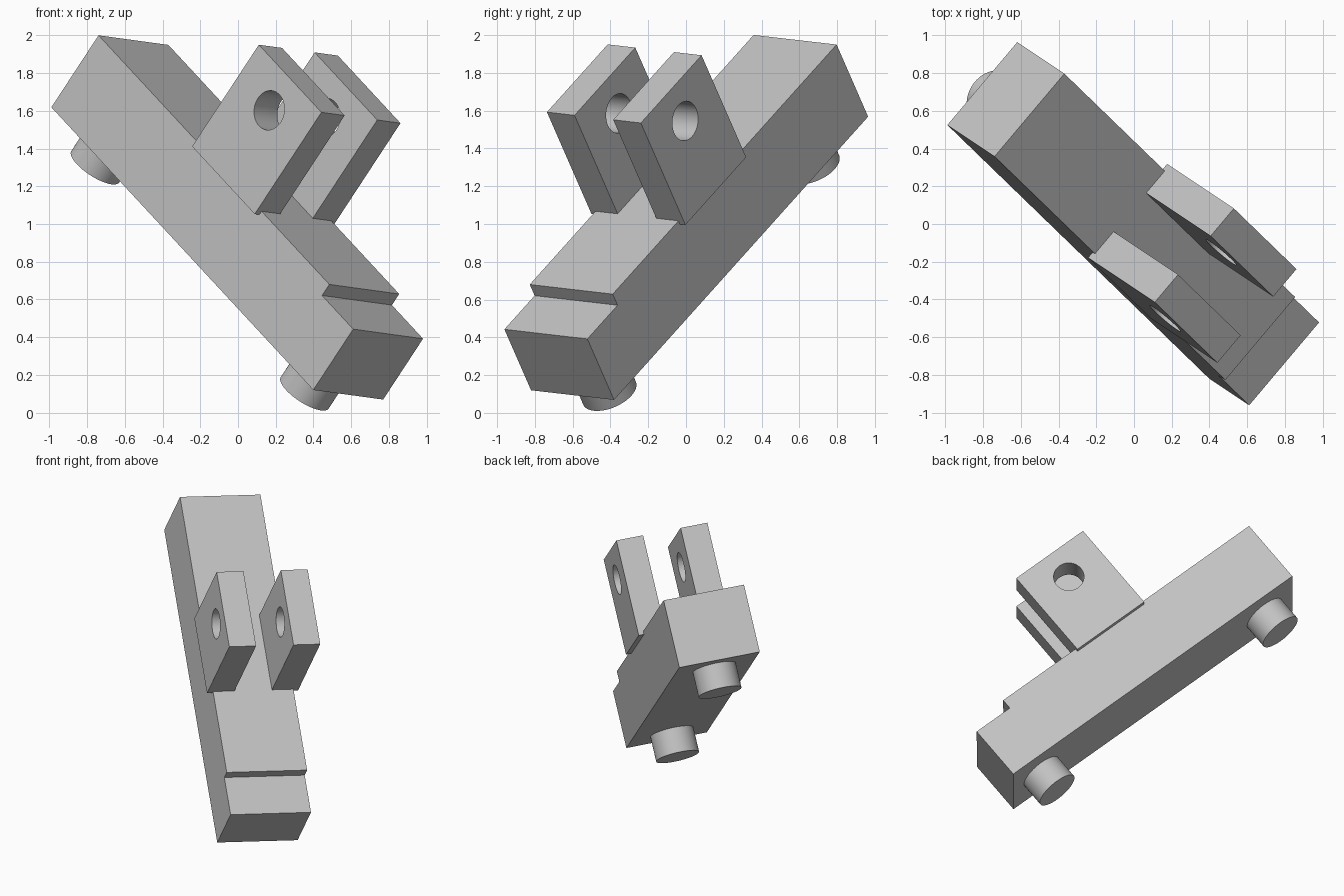
import bpy, bmesh, math
from mathutils import Matrix, Vector

cube = bpy.data.objects.get("Cube")
if cube:
    bpy.data.objects.remove(cube, do_unlink=True)

grey = bpy.data.materials.new("light_grey")
grey.use_nodes = True
grey.diffuse_color = (0.55, 0.55, 0.55, 1)
grey.node_tree.nodes["Principled BSDF"].inputs["Base Color"].default_value = grey.diffuse_color

# Tilted frame: along the beam, across it, and out of its top face
along = Vector((0.568, -0.550, -0.613)).normalized()
across = Vector((0.641, 0.762, -0.087))
across = (across - along * across.dot(along)).normalized()
out = along.cross(across)
frame = Matrix((along, across, out)).transposed().to_4x4()
frame.translation = (-0.99, 0.525, 1.619)

LENGTH, WIDTH, HEIGHT = 2.447, 0.577, 0.486
STEP_AT, STEP_HEIGHT = 2.156, 0.411


def add_object(name, bm):
    bmesh.ops.recalc_face_normals(bm, faces=bm.faces[:])
    mesh = bpy.data.meshes.new(name)
    bm.to_mesh(mesh)
    bm.free()
    mesh.materials.append(grey)
    obj = bpy.data.objects.new(name, mesh)
    obj.matrix_world = frame
    bpy.context.collection.objects.link(obj)
    return obj


def prism(name, profile, start, end):
    """Extrude an along/out profile across the beam."""
    bm = bmesh.new()
    face = bm.faces.new([bm.verts.new((a, start, o)) for a, o in profile])
    moved = bmesh.ops.extrude_face_region(bm, geom=[face], use_keep_orig=True)["geom"]
    bmesh.ops.translate(bm, vec=(0, end - start, 0),
                        verts=[v for v in moved if isinstance(v, bmesh.types.BMVert)])
    return add_object(name, bm)


def cylinder(name, radius, depth, centre, turn=0):
    bm = bmesh.new()
    bmesh.ops.create_cone(bm, cap_ends=True, segments=64, radius1=radius, radius2=radius,
                          depth=depth,
                          matrix=Matrix.Translation(centre) @ Matrix.Rotation(turn, 4, "X"))
    return add_object(name, bm)


def smooth(obj):
    bpy.ops.object.select_all(action="DESELECT")
    obj.select_set(True)
    bpy.context.view_layer.objects.active = obj
    bpy.ops.object.shade_smooth_by_angle(angle=math.radians(30))


# Beam with a lowered step at one end
prism("beam", [(0, 0), (LENGTH, 0), (LENGTH, STEP_HEIGHT), (STEP_AT, STEP_HEIGHT),
               (STEP_AT, HEIGHT), (0, HEIGHT)], 0, WIDTH)

# Two lugs overhanging the beam sides, with a shared pin hole
drill = cylinder("hole_cutter", 0.105, 2, (1.23, WIDTH / 2, 0.935), math.pi / 2)
drill.hide_render = True
for name, start in (("right_lug", -0.038), ("left_lug", 0.423)):
    lug = prism(name, [(0.938, 0.463), (1.523, 0.463), (1.523, 1.15), (0.938, 1.15)],
                start, start + 0.192)
    cut = lug.modifiers.new("pin_hole", "BOOLEAN")
    cut.operation = "DIFFERENCE"
    cut.solver = "EXACT"
    cut.object = drill
    bpy.context.view_layer.objects.active = lug
    bpy.ops.object.modifier_apply(modifier=cut.name)
    smooth(lug)
bpy.data.objects.remove(drill, do_unlink=True)

# Round pegs under both ends
for name, a in (("upper_peg", 0.245), ("lower_peg", LENGTH - 0.245)):
    smooth(cylinder(name, 0.152, 0.198, (a, WIDTH / 2, -0.079)))
